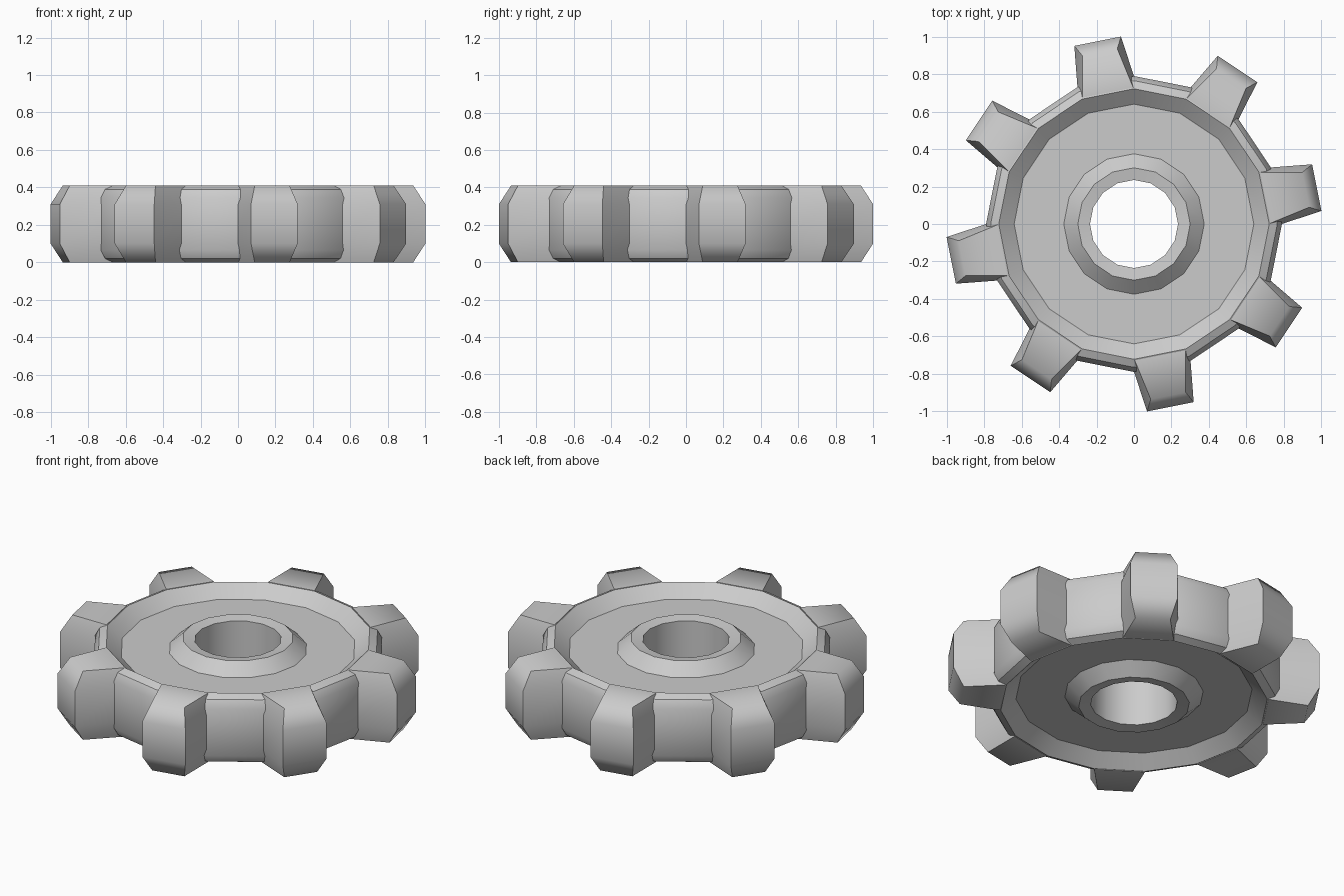
import bpy, bmesh, math

if "Cube" in bpy.data.objects:
    bpy.data.objects.remove(bpy.data.objects["Cube"])

SEG, TEETH, H = 16, 8, 0.41


def finish(bm, name, angle):
    bmesh.ops.recalc_face_normals(bm, faces=bm.faces)
    me = bpy.data.meshes.new(name)
    bm.to_mesh(me)
    bm.free()
    ob = bpy.data.objects.new(name, me)
    bpy.context.collection.objects.link(ob)
    bpy.ops.object.select_all(action='DESELECT')
    ob.select_set(True)
    bpy.context.view_layer.objects.active = ob
    bpy.ops.object.shade_smooth_by_angle(angle=math.radians(angle))
    return ob


# gear body: mirrored half profile (radius, z) revolved in 16 steps
upper = [(0.79, 0.345), (0.765, 0.39), (0.722, H), (0.64, 0.343),
         (0.375, 0.343), (0.30, H), (0.235, 0.40)]
profile = upper + [(r, H - z) for r, z in reversed(upper)]
bm = bmesh.new()
rings = []
for i in range(SEG):
    a = i * math.tau / SEG
    rings.append([bm.verts.new((r * math.cos(a), r * math.sin(a), z))
                  for r, z in profile])
n = len(profile)
for i in range(SEG):
    p, q = rings[i], rings[(i + 1) % SEG]
    for j in range(n):
        k = (j + 1) % n
        bm.faces.new((p[j], q[j], q[k], p[k]))
finish(bm, "gear_body", 35)

# teeth: stacked tapered sections (z, base half width, tip half width, tip radius)
half = [(0.0, 0.138, 0.095, 0.935), (0.10, 0.161, 0.127, 0.995)]
levels = half + [(H - z, b, t, r) for z, b, t, r in reversed(half)]
for i in range(TEETH):
    a = math.radians(11.25) + i * math.tau / TEETH
    c, s = math.cos(a), math.sin(a)
    bm = bmesh.new()
    stack = []
    for z, b, t, r in levels:
        pts = [(0.715, -b), (r, -t), (r, t), (0.715, b)]
        stack.append([bm.verts.new((x * c - y * s, x * s + y * c, z))
                      for x, y in pts])
    for lo, hi in zip(stack, stack[1:]):
        for j in range(4):
            k = (j + 1) % 4
            bm.faces.new((lo[j], lo[k], hi[k], hi[j]))
    bm.faces.new(stack[0])
    bm.faces.new(stack[-1])
    finish(bm, f"tooth_{i + 1}", 60)
